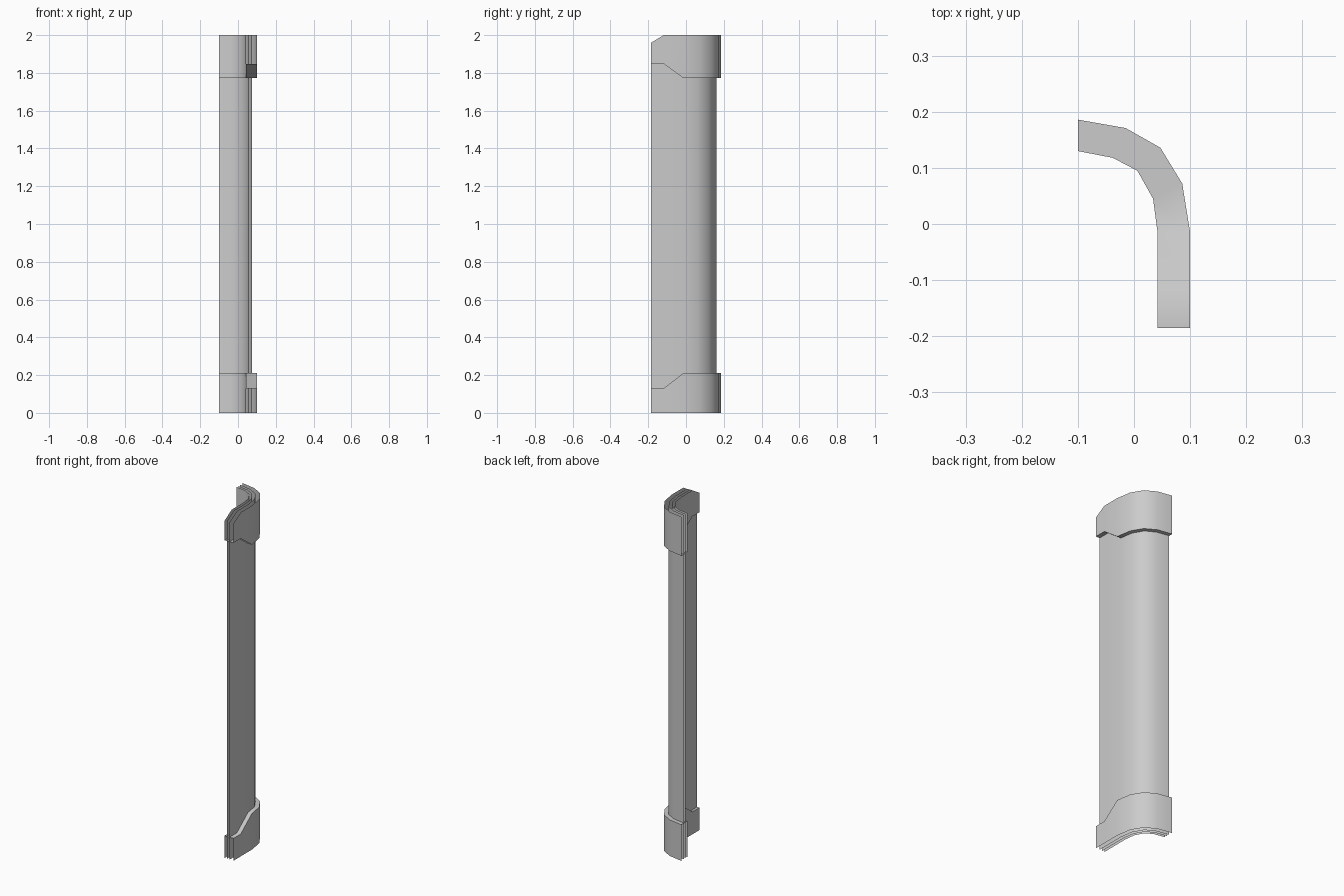
import bpy, bmesh, math

if "Cube" in bpy.data.objects:
    bpy.data.objects.remove(bpy.data.objects["Cube"])

# Plan profiles of the curved strip, from the back end round to the front end
OUTER = [(-0.10, 0.186), (-0.015, 0.171), (0.047, 0.136), (0.086, 0.072),
         (0.10, -0.015), (0.10, -0.118), (0.10, -0.185)]
INNER = [(-0.10, 0.130), (-0.038, 0.118), (0.006, 0.095), (0.034, 0.045),
         (0.042, -0.015), (0.042, -0.118), (0.042, -0.185)]
N = len(OUTER)


def layer(t):
    """Profile a fraction t of the way from the outer to the inner skin."""
    return [(a[0] + (b[0] - a[0]) * t, a[1] + (b[1] - a[1]) * t)
            for a, b in zip(OUTER, INNER)]


def heights(main, shoulder, tip):
    """Edge height along the profile; the last two points step away."""
    return [main] * (N - 2) + [shoulder, tip]


BOTTOM = heights(0, 0, 0)
TOP = heights(2.0, 2.0, 1.96)


def build(name, t_out, t_in, low, high, rim=None):
    """Two open-ended skins, optionally joined by a rim along one edge."""
    bm = bmesh.new()
    rows = []
    for t in (t_out, t_in):
        for zs in (low, high):
            rows.append([bm.verts.new((x, y, z)) for (x, y), z in zip(layer(t), zs)])
    ol, oh, il, ih = rows
    strips = [(ol, oh), (ih, il)]
    if rim == 'high':
        strips.append((oh, ih))
    elif rim == 'low':
        strips.append((il, ol))
    for a, b in strips:
        for i in range(N - 1):
            bm.faces.new((a[i], b[i], b[i + 1], a[i + 1]))
    for f in bm.faces:
        f.smooth = True
    me = bpy.data.meshes.new(name)
    bm.to_mesh(me)
    bm.free()
    me.set_sharp_from_angle(angle=math.radians(45))
    ob = bpy.data.objects.new(name, me)
    bpy.context.collection.objects.link(ob)
    return ob


# Thin full-height core panel
build("core_panel", 0.43, 0.73, BOTTOM, TOP)
# Thicker end caps with stepped rims
build("lower_cap", 0, 1, BOTTOM, heights(0.21, 0.13, 0.13), 'high')
build("upper_cap", 0, 1, heights(1.773, 1.848, 1.848), TOP, 'low')
